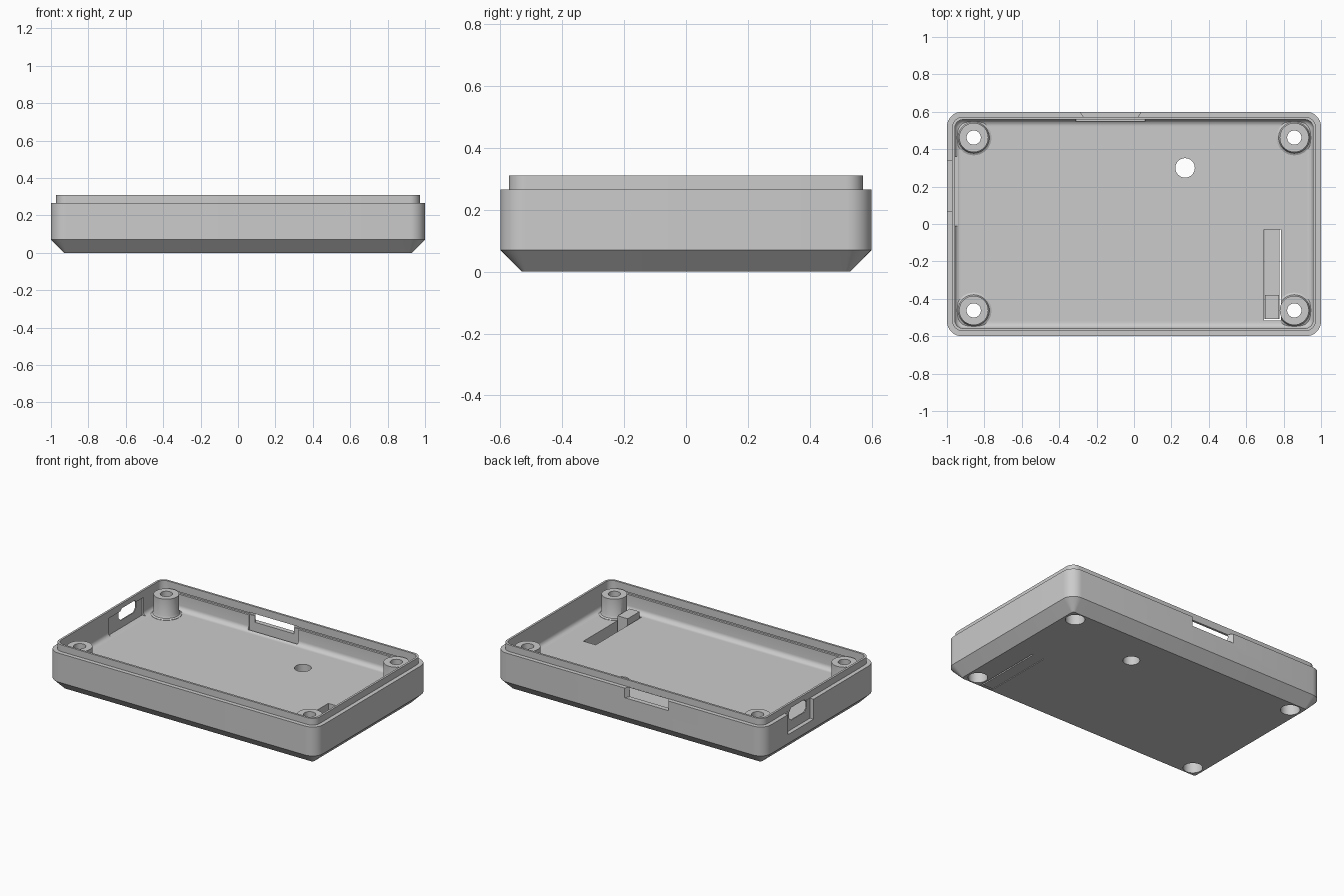
import bpy, bmesh, math
from mathutils import Matrix

if "Cube" in bpy.data.objects:
    bpy.data.objects.remove(bpy.data.objects["Cube"], do_unlink=True)

grey = bpy.data.materials.new("matte grey plastic")
grey.use_nodes = True
grey.diffuse_color = (0.6, 0.6, 0.6, 1)
grey.node_tree.nodes["Principled BSDF"].inputs["Base Color"].default_value = (0.6, 0.6, 0.6, 1)


def make(name, bm):
    bmesh.ops.recalc_face_normals(bm, faces=bm.faces)
    mesh = bpy.data.meshes.new(name)
    bm.to_mesh(mesh)
    bm.free()
    mesh.materials.append(grey)
    obj = bpy.data.objects.new(name, mesh)
    bpy.context.collection.objects.link(obj)
    return obj


def loft(name, rings):
    """Skin a stack of rings of equal length and cap both ends."""
    bm = bmesh.new()
    loops = [[bm.verts.new(p) for p in ring] for ring in rings]
    n = len(loops[0])
    for a, b in zip(loops, loops[1:]):
        for i in range(n):
            j = (i + 1) % n
            bm.faces.new((a[i], a[j], b[j], b[i]))
    bm.faces.new(loops[0])
    bm.faces.new(loops[-1])
    return make(name, bm)


def rounded_ring(inset, radius, z, steps=8):
    ring = []
    for k, (sx, sy) in enumerate(((1, 1), (-1, 1), (-1, -1), (1, -1))):
        cx, cy = sx * (1 - inset - radius), sy * (0.6 - inset - radius)
        for s in range(steps + 1):
            a = math.pi / 2 * (k + s / steps)
            ring.append((cx + radius * math.cos(a), cy + radius * math.sin(a), z))
    return ring


def box(name, x, y, z):
    corners = ((x[0], y[0]), (x[1], y[0]), (x[1], y[1]), (x[0], y[1]))
    return loft(name, [[(px, py, pz) for px, py in corners] for pz in z])


def turned(name, x, y, profile, sides=40):
    """Round part from (radius, height) pairs."""
    angles = [2 * math.pi * i / sides for i in range(sides)]
    return loft(name, [[(x + r * math.cos(a), y + r * math.sin(a), z) for a in angles]
                       for r, z in profile])


def combine(body, tool, operation):
    mod = body.modifiers.new(tool.name, 'BOOLEAN')
    mod.operation = operation
    mod.solver = 'EXACT'
    mod.object = tool
    bpy.context.view_layer.objects.active = body
    bpy.ops.object.modifier_apply(modifier=mod.name)
    bpy.data.objects.remove(tool, do_unlink=True)


def cut(tool):
    combine(shell, tool, 'DIFFERENCE')


def add(tool):
    combine(shell, tool, 'UNION')


# Tray: chamfered base, stepped lip, inner wall and filleted floor
FLOOR, FILLET, WALL = 0.14, 0.03, 0.042
rings = [rounded_ring(0.07, 0.015, 0), rounded_ring(0, 0.08, 0.07),
         rounded_ring(0, 0.08, 0.265), rounded_ring(0.028, 0.055, 0.265),
         rounded_ring(0.028, 0.055, 0.31), rounded_ring(WALL, 0.045, 0.31)]
for s in range(6):
    a = math.pi / 2 * s / 5
    run = FILLET * (1 - math.cos(a))
    rings.append(rounded_ring(WALL + run, 0.045 - run, FLOOR + FILLET * (1 - math.sin(a))))
shell = loft("enclosure_tray", rings)

# Screw bosses with flared feet, screw holes and counterbores
corners = [(sx * 0.857, sy * 0.462) for sx in (-1, 1) for sy in (-1, 1)]
for x, y in corners:
    add(turned("screw_boss", x, y, [(0.095, 0.12), (0.095, FLOOR + 0.002), (0.084, 0.148),
                                    (0.078, 0.162), (0.078, 0.275)]))
for x, y in corners:
    cut(turned("screw_hole", x, y, [(0.06, -0.1), (0.06, 0.15), (0.038, 0.15), (0.038, 0.4)]))

# Hole through the floor
cut(turned("floor_hole", 0.273, 0.3, [(0.052, -0.1), (0.052, 0.25)]))

# Snap grooves along the long inner walls
for side in (-1, 1):
    cut(box("snap_groove", (-0.88, 0.88), sorted((side * 0.54, side * 0.572)), (0.243, 0.258)))

# Back window: inner pocket, flared outer notch and opening
cut(box("window_pocket", (-0.31, 0.06), (0.548, 0.567), (FLOOR - 0.005, 0.262)))
flare = ((-0.27, 0.573), (0.02, 0.573), (0.045, 0.61), (-0.295, 0.61))
cut(loft("window_notch", [[(x, y, z) for x, y in flare] for z in (0.2, 0.3)]))
cut(box("window_opening", (-0.27, 0.02), (0.53, 0.59), (0.2, 0.262)))

# Side port: inner pocket, outer recess and an eight-sided opening
cut(box("port_pocket", (-0.966, -0.94), (-0.01, 0.36), (FLOOR + 0.002, 0.262)))
cut(box("port_recess", (-1.05, -0.973), (0.07, 0.34), (0.13, 0.3)))
half_w, half_h, c = 0.095, 0.042, 0.025
outline = [(half_w, half_h - c), (half_w - c, half_h), (c - half_w, half_h), (-half_w, half_h - c)]
outline += [(-y, -z) for y, z in outline]
cut(loft("port_opening", [[(x, 0.2 + y, 0.235 + z) for y, z in outline] for x in (-1.1, -0.92)]))

# Flexible push lever: thinned floor, slits around it, raised button
cut(box("lever_recess", (0.697, 0.783), (-0.513, -0.03), (0.05, 0.17)))
cut(box("lever_slit", (0.777, 0.786), (-0.516, -0.03), (-0.1, 0.17)))
cut(box("lever_slit", (0.694, 0.699), (-0.516, -0.03), (-0.1, 0.17)))
cut(box("lever_slit", (0.694, 0.786), (-0.517, -0.509), (-0.1, 0.17)))
add(box("lever_button", (0.701, 0.775), (-0.507, -0.38), (0.02, 0.18)))

# Smooth curves, crisp edges
bpy.ops.object.select_all(action='DESELECT')
shell.select_set(True)
bpy.context.view_layer.objects.active = shell
bpy.ops.object.shade_smooth_by_angle(angle=math.radians(30))
